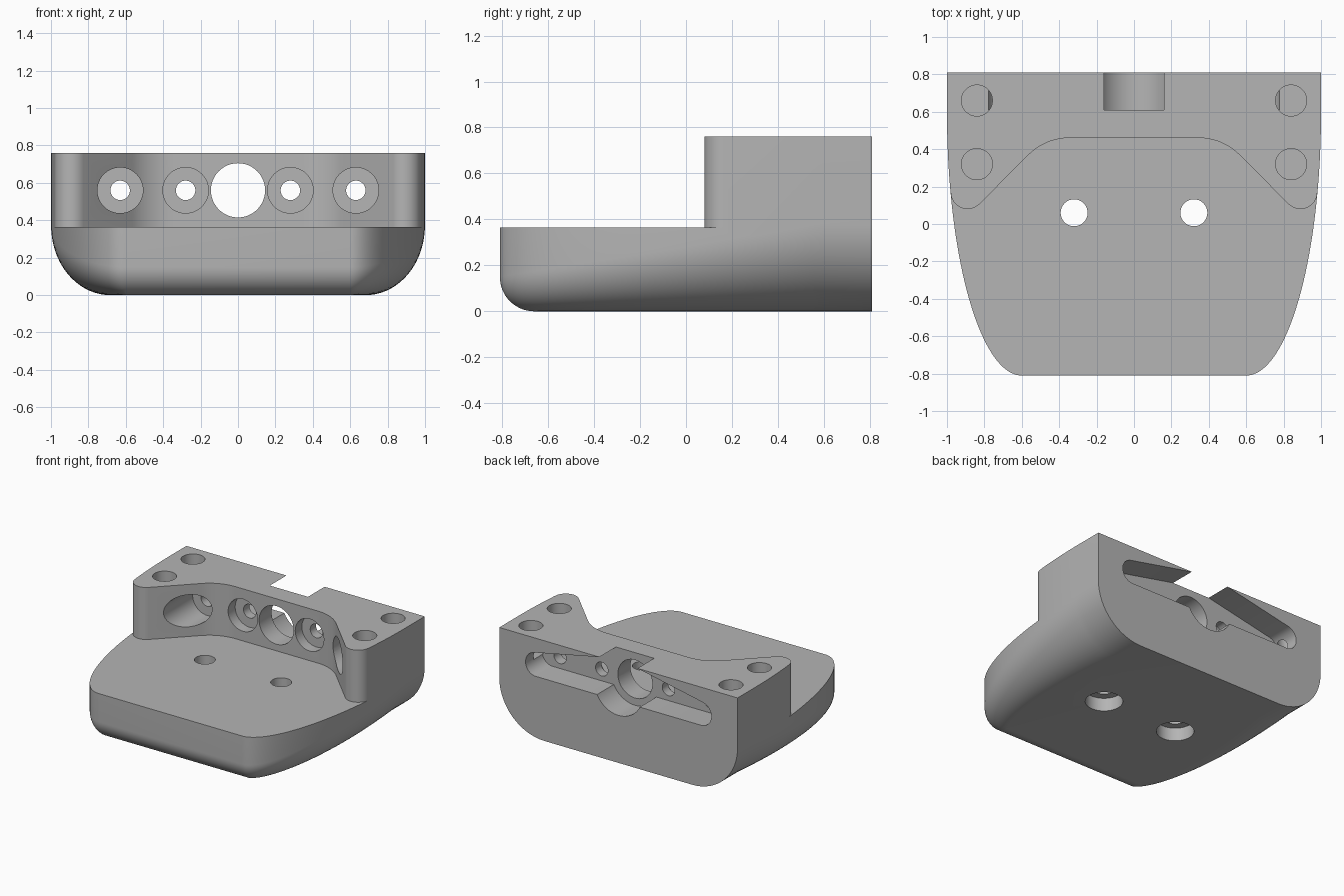
import bpy, bmesh
from math import sin, cos, pi, radians, hypot
from mathutils import Matrix, Vector

if "Cube" in bpy.data.objects:
    bpy.data.objects.remove(bpy.data.objects["Cube"])

HEIGHT, STEP, BACK, HOLE_Z = 0.76, 0.365, 0.81, 0.56

grey = bpy.data.materials.new("matte grey")
grey.use_nodes = True
colour = (0.46, 0.46, 0.46, 1)
grey.diffuse_color = colour
grey.node_tree.nodes["Principled BSDF"].inputs["Base Color"].default_value = colour


def make_object(name, bm):
    bmesh.ops.recalc_face_normals(bm, faces=bm.faces)
    mesh = bpy.data.meshes.new(name)
    bm.to_mesh(mesh)
    bm.free()
    mesh.materials.append(grey)
    obj = bpy.data.objects.new(name, mesh)
    bpy.context.collection.objects.link(obj)
    return obj


def prism(name, points, low, high, along_y=False):
    """Extrude a flat outline upward, or from front to back."""
    bm = bmesh.new()
    place = (lambda p, t: (p[0], t, p[1])) if along_y else (lambda p, t: (p[0], p[1], t))
    face = bm.faces.new([bm.verts.new(place(p, low)) for p in points])
    moved = bmesh.ops.extrude_face_region(bm, geom=[face])["geom"]
    shift = Vector((0, high - low, 0) if along_y else (0, 0, high - low))
    bmesh.ops.translate(bm, vec=shift, verts=[v for v in moved if isinstance(v, bmesh.types.BMVert)])
    return make_object(name, bm)


def arc(cx, cy, r, start, end, steps=16):
    angles = [radians(start + (end - start) * i / steps) for i in range(steps + 1)]
    return [(cx + r * cos(a), cy + r * sin(a)) for a in angles]


def disc(cx, cy, r):
    return arc(cx, cy, r, 0, 360, 48)[:-1]


def cut(body, cutter):
    """Subtract a cutter from the body and discard it."""
    bpy.context.view_layer.objects.active = body
    mod = body.modifiers.new("cut", 'BOOLEAN')
    mod.operation, mod.solver, mod.object = 'DIFFERENCE', 'EXACT', cutter
    bpy.ops.object.modifier_apply(modifier=mod.name)
    bpy.data.objects.remove(cutter)


# Body: tapering outline with a bottom round that grows toward the back
def half_outline():
    """Points from back to front: x, y, outward normal, round radius."""
    points = [(1, BACK, 1, 0, 0.38)]
    for i in range(49):
        t = pi / 2 * i / 48
        nx, ny = cos(t) / 0.4, -sin(t) / 1.41
        y = 0.6 - 1.41 * sin(t)
        n = hypot(nx, ny)
        points.append((0.6 + 0.4 * cos(t), y, nx / n, ny / n, 0.15 + 0.23 * (y + BACK) / 1.41))
    return points


def ring(a):
    """Outline at angle a of the bottom round; None gives the top rim."""
    half = []
    for x, y, nx, ny, r in half_outline():
        inset = 0 if a is None else r * (1 - cos(a))
        z = HEIGHT if a is None else r * (1 - sin(a))
        half.append((max(0.6, x - nx * inset), max(y - ny * inset, -BACK + (0 if a is None else 0.15 * (1 - cos(a)))), z))
    return half + [(-x, y, z) for x, y, z in reversed(half)]


bm = bmesh.new()
rings = [[bm.verts.new(p) for p in ring(a)] for a in [None] + [pi / 2 * k / 16 for k in range(17)]]
for upper, lower in zip(rings, rings[1:]):
    for i in range(len(upper)):
        j = (i + 1) % len(upper)
        bm.faces.new((upper[i], upper[j], lower[j], lower[i]))
bm.faces.new(rings[0])
bm.faces.new(rings[-1])
bmesh.ops.remove_doubles(bm, verts=bm.verts, dist=0.0002)
body = make_object("mount_body", bm)

# Lower front deck, leaving a raised back block with two rounded horns
left = [(-1.3, -1), (-1.3, 0.17)] + arc(-0.89, 0.17, 0.09, 180, 315) + arc(-0.345, 0.15, 0.31, 135, 90)
cut(body, prism("deck_cutter", left + [(-x, y) for x, y in reversed(left)], STEP, 1))

# Recess in the back: two tapering wings, a round hub and an open notch
wing = arc(0.69, HOLE_Z, 0.09, -82, 78) + [(0.16, HEIGHT), (0.16, 0.8), (0, 0.8), (0, HOLE_Z - 0.14)]
wings = wing[:-2] + [(-x, z) for x, z in reversed(wing[:-2])]
cut(body, prism("wing_cutter", wings, 0.61, 1, True))
cut(body, prism("hub_cutter", arc(0, HOLE_Z, 0.2, 180, 360, 32), 0.61, 1, True))

# Centre hole from front to back
cut(body, prism("centre_hole_cutter", disc(0, HOLE_Z, 0.145), 0.2, 0.9, True))

for side in (-1, 1):
    # Counterbored screw holes in the block
    for x, floor in ((0.28, 0.54), (0.63, 0.53)):
        cut(body, prism("counterbore_cutter", disc(side * x, HOLE_Z, 0.122), 0, floor, True))
        cut(body, prism("screw_hole_cutter", disc(side * x, HOLE_Z, 0.052), 0.2, 0.7, True))
    # Blind pockets in the top
    for y in (0.32, 0.66):
        cut(body, prism("pocket_cutter", disc(side * 0.84, y, 0.083), 0.54, 1))
    # Deck holes, counterbored from below
    cut(body, prism("deck_hole_cutter", disc(side * 0.32, 0.06, 0.072), -0.1, 0.5))
    cut(body, prism("deck_counterbore_cutter", disc(side * 0.32, 0.06, 0.13), -0.1, 0.1))

# Smooth curved faces, sharp edges
bpy.ops.object.select_all(action='DESELECT')
body.select_set(True)
bpy.context.view_layer.objects.active = body
bpy.ops.object.shade_smooth_by_angle(angle=radians(30))
